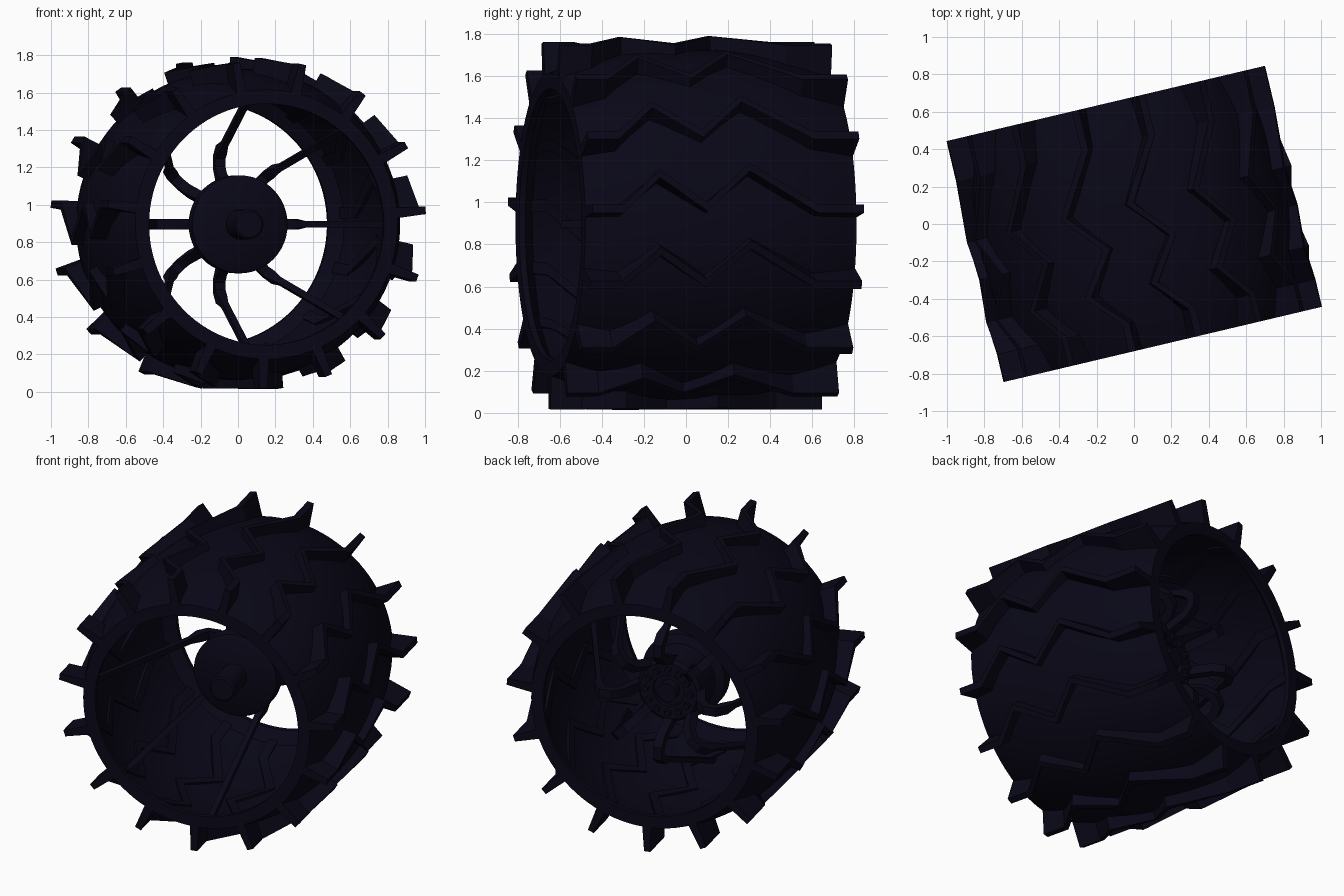
import bpy, bmesh
from math import sin, cos, pi, radians, hypot
from mathutils import Matrix

if "Cube" in bpy.data.objects:
    bpy.data.objects.remove(bpy.data.objects["Cube"])

# Wheel is built around the local y axis, then turned and lifted into place
PLACE = Matrix.Translation((0, 0, 0.895)) @ Matrix.Rotation(radians(13.3), 4, 'Z')
W = 0.662
dark = bpy.data.materials.new("dark_metal")
dark.diffuse_color = (0.0028, 0.0022, 0.0085, 1)
dark.use_nodes = True
dark.node_tree.nodes["Principled BSDF"].inputs["Base Color"].default_value = dark.diffuse_color


def polar(r, a, y):
    return (r * cos(a), y, r * sin(a))


def finish(name, bm, angle=35):
    bmesh.ops.recalc_face_normals(bm, faces=bm.faces)
    bm.transform(PLACE)
    me = bpy.data.meshes.new(name)
    bm.to_mesh(me)
    bm.free()
    me.materials.append(dark)
    ob = bpy.data.objects.new(name, me)
    bpy.context.collection.objects.link(ob)
    bpy.ops.object.select_all(action='DESELECT')
    ob.select_set(True)
    bpy.context.view_layer.objects.active = ob
    bpy.ops.object.shade_smooth_by_angle(angle=radians(angle))
    return ob


def loft(bm, rings, loop=False, caps=True):
    vs = [[bm.verts.new(p) for p in ring] for ring in rings]
    n = len(vs[0])
    pairs = list(zip(vs, vs[1:])) + ([(vs[-1], vs[0])] if loop else [])
    for a, b in pairs:
        for i in range(n):
            j = (i + 1) % n
            bm.faces.new((a[i], a[j], b[j], b[i]))
    if caps and not loop:
        bm.faces.new(vs[0])
        bm.faces.new(vs[-1])


def revolve(name, profile, seg, closed):
    bm = bmesh.new()
    rings = [[polar(r, 2 * pi * k / seg, y) for k in range(seg)] for r, y in profile]
    loft(bm, rings, loop=closed)
    return finish(name, bm)


def skin(y):
    # crowned outer surface radius of the drum
    return 0.72 + 0.113 * (1 - abs(y / W) ** 2.2)


# Drum: thin crowned shell with inward end lips
ys = [W * (-1 + i / 8) for i in range(17)]
outer = [(skin(y), y) for y in ys]
inner = [(skin(y) - 0.03, y) for y in reversed(ys[1:-1])]
profile = outer + [(0.645, W), (0.645, W - 0.03)] + inner + [(0.645, -W + 0.03), (0.645, -W)]
revolve("drum", profile, 96, True)

# Treads: fifteen zigzag cleats (axial position, angular offset, tip radius)
zigzag = [(-W, 0, 0.878), (-0.51, 0, 0.878), (-0.33, 0.19, 0.891), (-0.1, 0.01, 0.878),
          (0.11, 0.225, 0.895), (0.44, 0, 0.878), (W, 0, 0.878)]
bm = bmesh.new()
for k in range(15):
    base = radians(4.9 + 24 * k)
    rings = []
    for y, da, tip in zigzag:
        low = skin(y) - 0.04
        a, t, b = base + da, 0.02 / tip, 0.03 / low
        rings.append([polar(low, a - b, y), polar(tip, a - t, y),
                      polar(tip, a + t, y), polar(low, a + b, y)])
    loft(bm, rings)
finish("treads", bm, 20)

# Spokes: eight bent flexures in radial planes (radius, axial position)
path = [(0.17, 0.18), (0.215, 0.30), (0.25, 0.39), (0.30, 0.435), (0.36, 0.435),
        (0.40, 0.385), (0.43, 0.31), (0.76, -0.43)]
bm = bmesh.new()
for k in range(8):
    a = k * pi / 4
    rings = []
    for i, (r, y) in enumerate(path):
        p, q = path[max(i - 1, 0)], path[min(i + 1, len(path) - 1)]
        d = hypot(q[0] - p[0], q[1] - p[1])
        thick = 0.016 if i > 5 else 0.026
        wide = 0.018 if i > 5 else 0.028
        nr, ny = -(q[1] - p[1]) / d * thick, (q[0] - p[0]) / d * thick
        ring = []
        for s, w in ((1, 1), (1, -1), (-1, -1), (-1, 1)):
            x, yy, z = polar(r + s * nr, a, y + s * ny)
            ring.append((x - sin(a) * w * wide, yy, z + cos(a) * w * wide))
        rings.append(ring)
    loft(bm, rings)
finish("spokes", bm)

# Hub: front disc, narrower body, stepped back face
revolve("hub", [(0.24, -0.06), (0.262, -0.045), (0.262, 0.04), (0.21, 0.06), (0.2, 0.26),
                (0.18, 0.28), (0.1, 0.28), (0.1, 0.25), (0.06, 0.25), (0.06, 0.31)], 48, False)
revolve("axle", [(0.08, -0.05), (0.08, -0.25), (0.07, -0.26)], 32, False)

# Hub bolts on the back face
bm = bmesh.new()
for k in range(12):
    c = polar(0.14, 2 * pi * k / 12, 0.285)
    m = Matrix.Translation(c) @ Matrix.Rotation(pi / 2, 4, 'X')
    bmesh.ops.create_cone(bm, cap_ends=True, segments=6, radius1=0.02, radius2=0.02,
                          depth=0.04, matrix=m)
finish("hub_bolts", bm)
